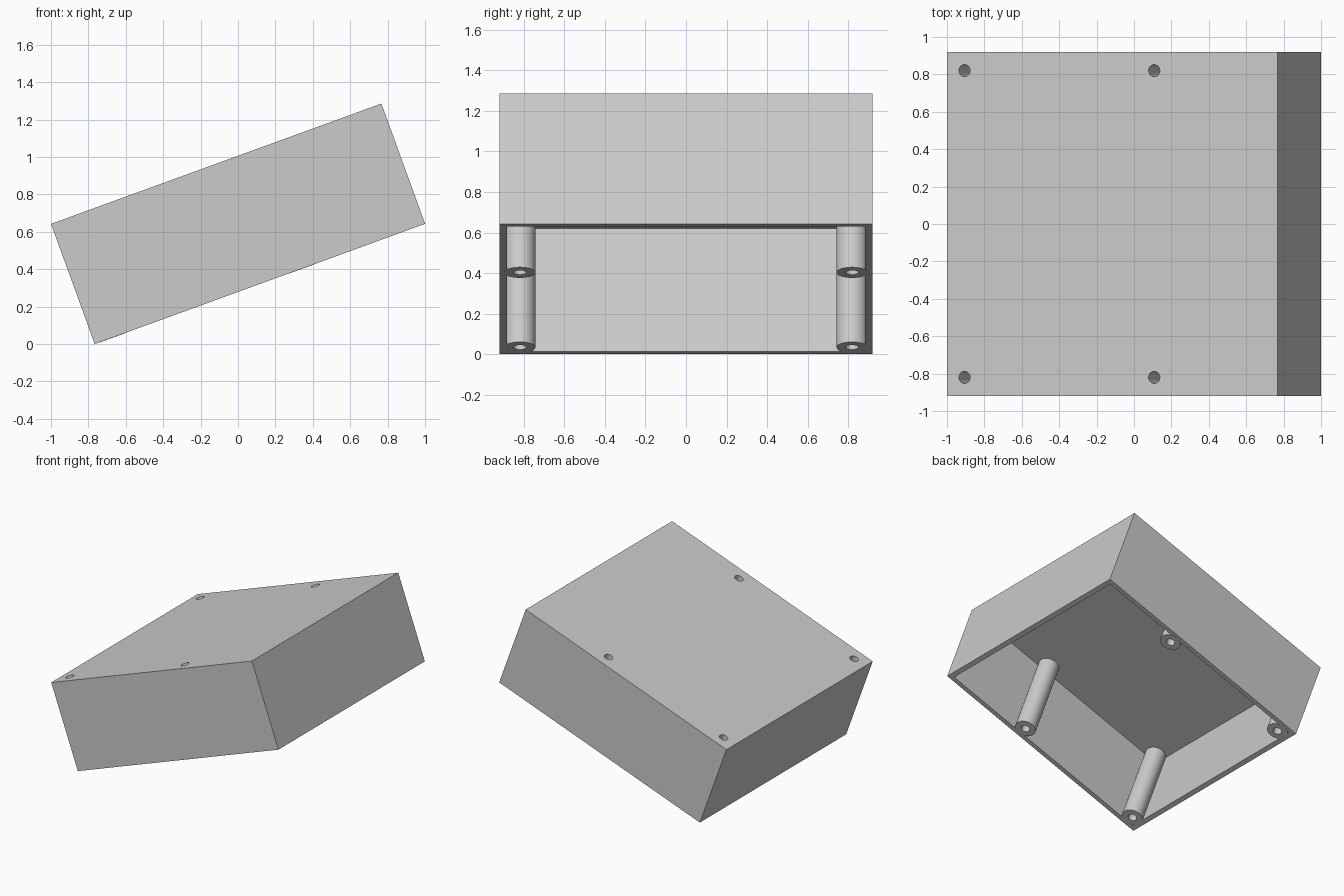
import bpy, bmesh
from math import radians
from mathutils import Matrix, Vector

cube = bpy.data.objects.get("Cube")
if cube:
    bpy.data.objects.remove(cube, do_unlink=True)

LENGTH, WIDTH, HEIGHT, WALL = 1.88, 1.84, 0.684, 0.037
POST_R, BORE_R, SIDES = 0.077, 0.032, 48
INSET = 0.1
# Local frame: x along the slope, origin at the lowest edge
TILT = Matrix.Translation((-0.766, 0, 0)) @ Matrix.Rotation(radians(-20), 4, 'Y')

grey = bpy.data.materials.new("light_grey")
grey.use_nodes = True
grey.diffuse_color = (0.6, 0.6, 0.6, 1)
grey.node_tree.nodes["Principled BSDF"].inputs["Base Color"].default_value = grey.diffuse_color


def make_object(name, bm):
    bmesh.ops.recalc_face_normals(bm, faces=bm.faces)
    mesh = bpy.data.meshes.new(name)
    bm.to_mesh(mesh)
    bm.free()
    mesh.materials.append(grey)
    obj = bpy.data.objects.new(name, mesh)
    bpy.context.collection.objects.link(obj)
    obj.matrix_world = TILT
    return obj


def box(name, low, high):
    low, high = Vector(low), Vector(high)
    bm = bmesh.new()
    bmesh.ops.create_cube(bm, size=1, matrix=Matrix.Translation((low + high) / 2)
                          @ Matrix.Diagonal((*(high - low), 1)))
    return make_object(name, bm)


def cylinder(name, x, y, radius, low, high):
    bm = bmesh.new()
    bmesh.ops.create_cone(bm, cap_ends=True, segments=SIDES, radius1=radius,
                          radius2=radius, depth=high - low,
                          matrix=Matrix.Translation((x, y, (low + high) / 2)))
    return make_object(name, bm)


def subtract(obj, cutter):
    mod = obj.modifiers.new("cut", 'BOOLEAN')
    mod.operation, mod.solver, mod.object = 'DIFFERENCE', 'EXACT', cutter
    bpy.context.view_layer.update()
    graph = bpy.context.evaluated_depsgraph_get()
    result = bpy.data.meshes.new_from_object(obj.evaluated_get(graph))
    obj.modifiers.clear()
    obj.data = result


def smooth(obj):
    bpy.ops.object.select_all(action='DESELECT')
    obj.select_set(True)
    bpy.context.view_layer.objects.active = obj
    bpy.ops.object.shade_smooth_by_angle(angle=radians(30))


# Hollow housing, open underneath
half = WIDTH / 2
housing = box("housing", (0, -half, 0), (LENGTH, half, HEIGHT))
cavity = box("cavity_cutter", (WALL, WALL - half, -0.1),
             (LENGTH - WALL, half - WALL, HEIGHT - WALL))
subtract(housing, cavity)
bpy.data.objects.remove(cavity)

# Screw posts, each bored through together with the lid
for end, x in (("lower", INSET), ("upper", 1.179)):
    for side, sign in (("left", 1), ("right", -1)):
        y = sign * (half - INSET)
        post = cylinder(f"{end}_{side}_screw_post", x, y, POST_R,
                        -0.001, HEIGHT - WALL / 2)
        bore = cylinder("bore_cutter", x, y, BORE_R, -0.1, HEIGHT + 0.1)
        subtract(post, bore)
        subtract(housing, bore)
        bpy.data.objects.remove(bore)
        smooth(post)
smooth(housing)
